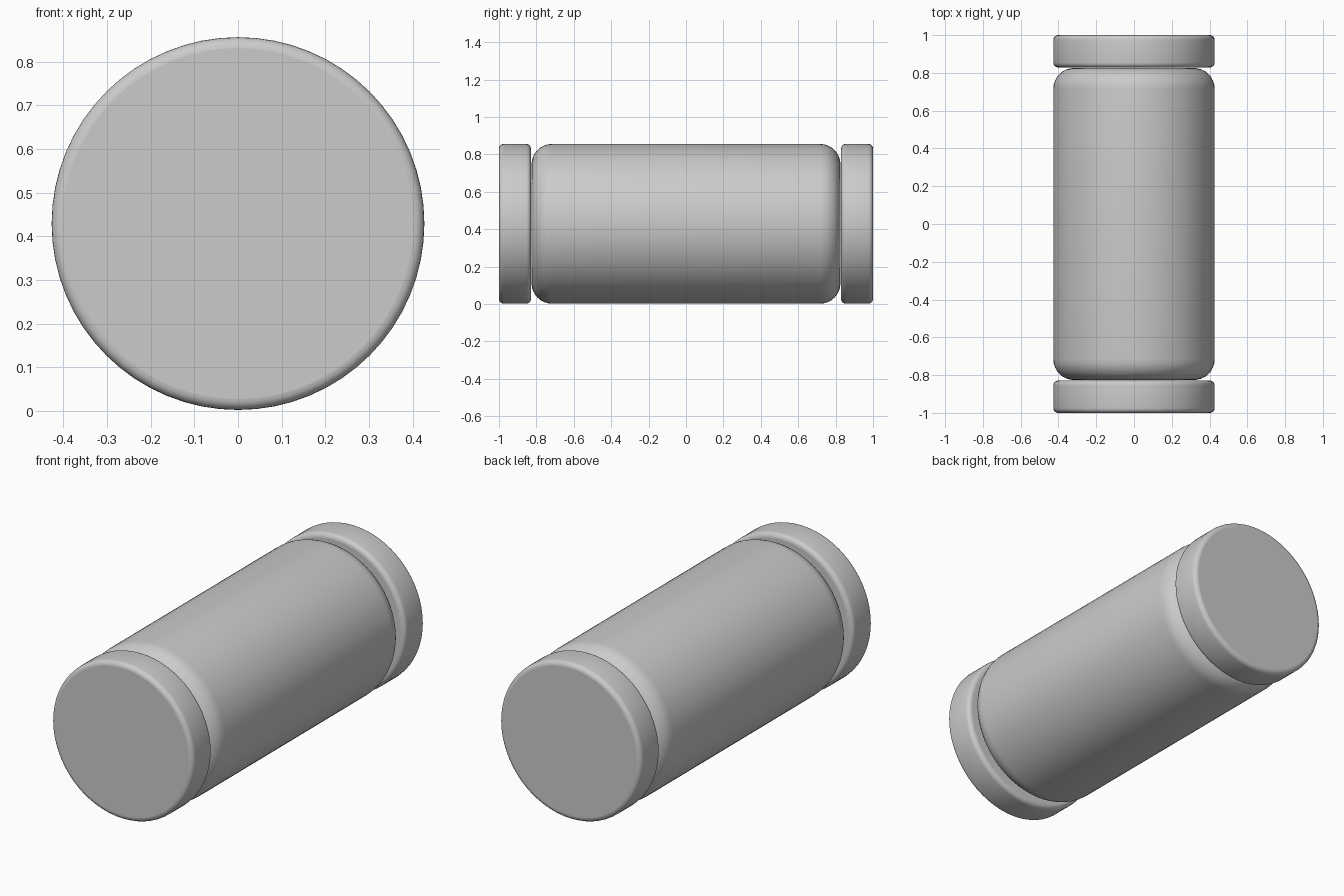
import bpy, bmesh, math

if "Cube" in bpy.data.objects:
    bpy.data.objects.remove(bpy.data.objects["Cube"])

R, SIDES = 0.427, 64

grey = bpy.data.materials.new("plain grey")
grey.diffuse_color = (0.6, 0.6, 0.6, 1)
grey.use_nodes = True
grey.node_tree.nodes["Principled BSDF"].inputs["Base Color"].default_value = grey.diffuse_color


def rounded_drum(name, y0, y1, bevel, steps):
    """Closed drum lying along y with rounded rims."""
    profile = []
    for i in range(steps + 1):
        a = math.pi / 2 * i / steps
        profile.append((R - bevel + bevel * math.sin(a), y0 + bevel - bevel * math.cos(a)))
    for i in range(steps + 1):
        a = math.pi / 2 * i / steps
        profile.append((R - bevel + bevel * math.cos(a), y1 - bevel + bevel * math.sin(a)))
    bm = bmesh.new()
    rings = []
    for r, y in profile:
        rings.append([bm.verts.new((r * math.cos(t), y, R + r * math.sin(t)))
                      for t in (2 * math.pi * k / SIDES for k in range(SIDES))])
    for a, b in zip(rings, rings[1:]):
        for k in range(SIDES):
            n = (k + 1) % SIDES
            bm.faces.new((a[k], b[k], b[n], a[n]))
    ends = [bm.faces.new(rings[0]), bm.faces.new(rings[-1])]
    bmesh.ops.recalc_face_normals(bm, faces=bm.faces)
    for f in bm.faces:
        f.smooth = f not in ends
    # keep the end discs flat
    for f in ends:
        for e in f.edges:
            e.smooth = False
    me = bpy.data.meshes.new(name)
    bm.to_mesh(me)
    bm.free()
    me.materials.append(grey)
    ob = bpy.data.objects.new(name, me)
    ob.location.z = 0.002
    bpy.context.collection.objects.link(ob)
    return ob


# main barrel and the two end caps
rounded_drum("barrel", -0.826, 0.826, 0.11, 8)
rounded_drum("front_cap", -1.0, -0.829, 0.025, 5)
rounded_drum("back_cap", 0.829, 1.0, 0.025, 5)
